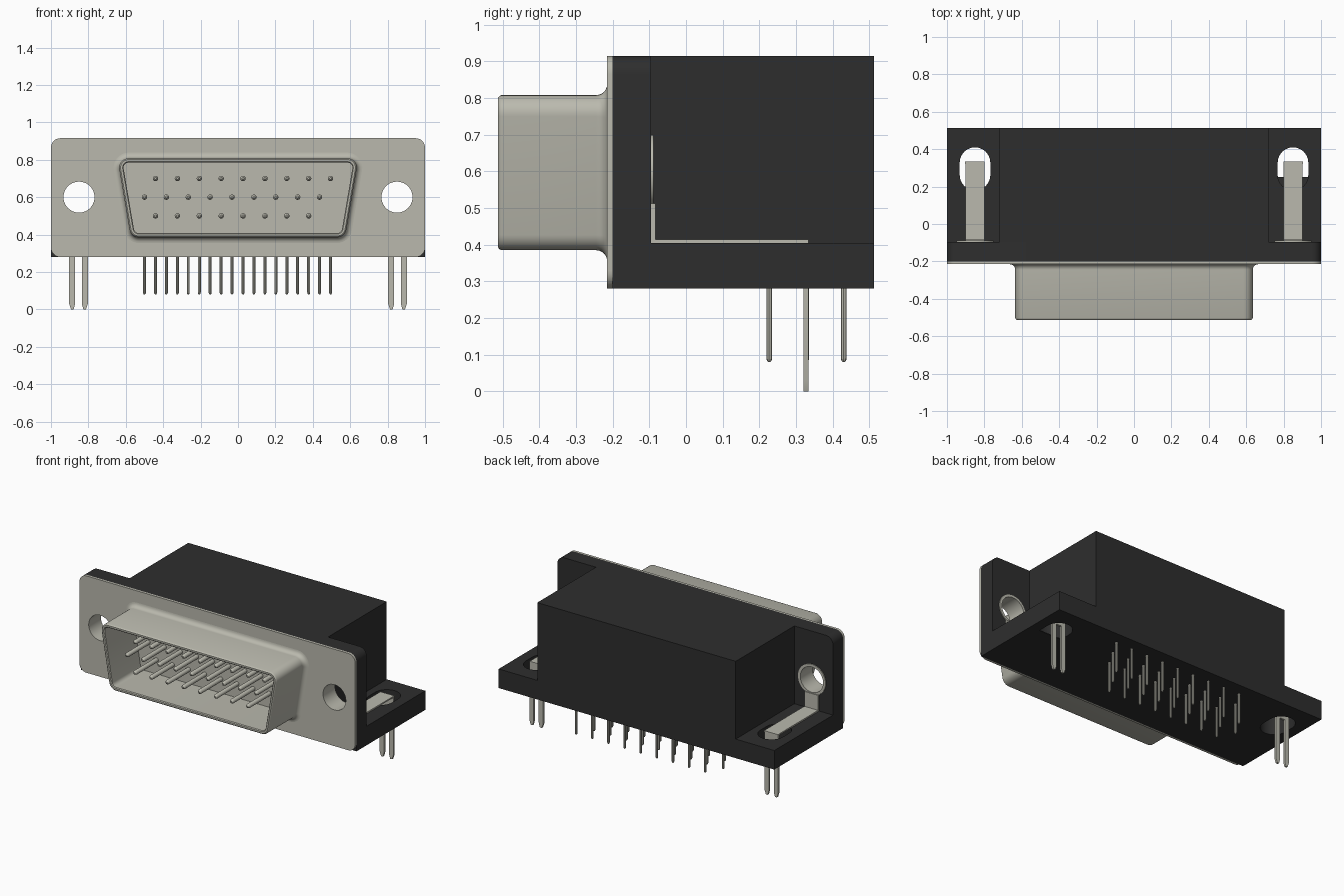
import bpy, bmesh
from math import sin, cos, pi, atan2, radians
from mathutils import Matrix, Vector

if "Cube" in bpy.data.objects:
    bpy.data.objects.remove(bpy.data.objects["Cube"], do_unlink=True)


def material(name, rgb):
    m = bpy.data.materials.new(name)
    m.use_nodes = True
    m.diffuse_color = (*rgb, 1)
    m.node_tree.nodes["Principled BSDF"].inputs["Base Color"].default_value = (*rgb, 1)
    return m


METAL = material("warm grey metal", (0.49, 0.485, 0.42))
PLASTIC = material("black plastic", (0.027, 0.027, 0.027))


# --- helpers ---
def finish(name, bm, mat):
    bmesh.ops.remove_doubles(bm, verts=bm.verts, dist=1e-5)
    bmesh.ops.recalc_face_normals(bm, faces=bm.faces)
    me = bpy.data.meshes.new(name)
    bm.to_mesh(me)
    bm.free()
    me.materials.clear()
    me.materials.append(mat)
    ob = bpy.data.objects.new(name, me)
    bpy.context.collection.objects.link(ob)
    bpy.ops.object.select_all(action='DESELECT')
    ob.select_set(True)
    bpy.context.view_layer.objects.active = ob
    bpy.ops.object.shade_smooth_by_angle(angle=radians(35))
    return ob


def arc(cx, cy, r, a0, a1, n=8):
    return [(cx + r * cos(a0 + (a1 - a0) * i / n), cy + r * sin(a0 + (a1 - a0) * i / n))
            for i in range(n + 1)]


def circle(cx, cy, r):
    return arc(cx, cy, r, 0, 2 * pi, 40)[:-1]


def plate(name, loops, lo, hi, mat, axis='Y'):
    """Flat outline with holes, extruded from lo to hi along Y or Z."""
    cu = bpy.data.curves.new(name, 'CURVE')
    cu.dimensions = '2D'
    cu.fill_mode = 'BOTH'
    cu.extrude = (hi - lo) / 2
    for loop in loops:
        s = cu.splines.new('POLY')
        s.points.add(len(loop) - 1)
        for p, (x, y) in zip(s.points, loop):
            p.co = (x, y, 0, 1)
        s.use_cyclic_u = True
    tmp = bpy.data.objects.new(name + "_outline", cu)
    bpy.context.collection.objects.link(tmp)
    dg = bpy.context.evaluated_depsgraph_get()
    me = bpy.data.meshes.new_from_object(tmp.evaluated_get(dg))
    bm = bmesh.new()
    bm.from_mesh(me)
    bpy.data.objects.remove(tmp)
    bpy.data.curves.remove(cu)
    bpy.data.meshes.remove(me)
    mid = (lo + hi) / 2
    if axis == 'Y':
        bm.transform(Matrix.Translation((0, mid, 0)) @ Matrix.Rotation(pi / 2, 4, 'X'))
    else:
        bm.transform(Matrix.Translation((0, 0, mid)))
    return finish(name, bm, mat)


def box(name, lo, hi, mat):
    bm = bmesh.new()
    lo, hi = Vector(lo), Vector(hi)
    bmesh.ops.create_cube(bm, size=1, matrix=Matrix.Translation((lo + hi) / 2)
                          @ Matrix.Diagonal((*(hi - lo), 1)))
    return finish(name, bm, mat)


def rounded(x, z0, z1, r_low, r_top):
    pts = []
    for cx, z, r, a in ((x, z1, r_top, 0), (-x, z1, r_top, 1), (-x, z0, r_low, 2), (x, z0, r_low, 3)):
        if r == 0:
            pts.append((cx, z))
        else:
            sx, sz = (1 if cx > 0 else -1), (1 if z == z1 else -1)
            pts += arc(cx - sx * r, z - sz * r, r, a * pi / 2, (a + 1) * pi / 2)
    return pts


BOTTOM, TOP, SHELF = 0.28, 0.915, 0.405
FRONT, BACK, WALL = -0.2, 0.513, -0.095
HOLE_X, HOLE_Z = 0.85, 0.6


def slot(cx):
    return arc(cx, 0.328, 0.082, 0, pi, 12) + arc(cx, 0.262, 0.082, pi, 2 * pi, 12)


# --- plastic housing ---
plate("housing_base", [[(-1, FRONT), (1, FRONT), (1, BACK), (-1, BACK)],
                       slot(HOLE_X), slot(-HOLE_X)], BOTTOM, SHELF, PLASTIC, 'Z')
plate("housing_front_wall", [rounded(1, SHELF, TOP, 0, 0.05),
                             circle(HOLE_X, HOLE_Z, 0.095), circle(-HOLE_X, HOLE_Z, 0.095)],
      FRONT, WALL, PLASTIC)
box("housing_block", (-0.72, WALL, SHELF), (0.72, BACK, TOP), PLASTIC)
box("left_slot_web", (0.765, 0.17, BOTTOM), (0.935, 0.25, BOTTOM + 0.005), PLASTIC)

# --- metal face plate ---
plate("face_plate", [rounded(1, BOTTOM, TOP, 0.05, 0.05),
                     circle(HOLE_X, HOLE_Z, 0.083), circle(-HOLE_X, HOLE_Z, 0.083)],
      -0.215, FRONT, METAL)


# --- D-shaped shell: rounded trapezoid rings lofted along y ---
def shell_ring(r):
    top, low = (0.585, 0.758), (0.53, 0.435)
    tilt = atan2(low[0] - top[0], top[1] - low[1])
    right = arc(*low, r, -pi / 2, tilt) + arc(*top, r, tilt, pi / 2)
    return right + [(-x, z) for x, z in reversed(right)]


steps = [(-0.215 - 0.03 * (1 - cos(t * pi / 12)), 0.05 + 0.03 * (1 - sin(t * pi / 12)))
         for t in range(7)]
steps += [(-0.503, 0.05), (-0.508, 0.048), (-0.512, 0.043), (-0.512, 0.032),
          (-0.507, 0.027), (-0.215, 0.027)]
bm = bmesh.new()
rings = [[bm.verts.new((x, y, z)) for x, z in shell_ring(r)] for y, r in steps]
for a, b in zip(rings, rings[1:]):
    for i in range(len(a)):
        j = (i + 1) % len(a)
        bm.faces.new((a[i], a[j], b[j], b[i]))
finish("connector_shell", bm, METAL)


# --- contact pins and solder tails ---
def add_rod(bm, start, axis, length, r, tip, sides):
    rot = Vector((0, 0, 1)).rotation_difference(Vector(axis)).to_matrix().to_4x4()
    base = Matrix.Translation(start) @ rot
    rows = []
    for d, rr in ((0, r), (length - tip, r), (length - tip * 0.4, r * 0.8), (length, r * 0.4)):
        rows.append([bm.verts.new(base @ Vector((x, y, d)))
                     for x, y in arc(0, 0, rr, 0, 2 * pi, sides)[:-1]])
    for a, b in zip(rows, rows[1:]):
        for i in range(sides):
            j = (i + 1) % sides
            bm.faces.new((a[i], a[j], b[j], b[i]))
    bm.faces.new(rows[-1])
    bm.faces.new(rows[0])


PITCH = 0.117
pins, tails = bmesh.new(), bmesh.new()
for x0, z, y, count in ((-0.441, 0.7, 0.43, 9), (-0.5, 0.6, 0.328, 9), (-0.441, 0.5, 0.227, 8)):
    for i in range(count):
        x = x0 + i * PITCH
        add_rod(pins, (x, -0.21, z), (0, -1, 0), 0.235, 0.0145, 0.014, 12)
        add_rod(tails, (x, y, BOTTOM + 0.02), (0, 0, -1), 0.22, 0.008, 0.01, 8)
finish("contact_pins", pins, METAL)
finish("solder_tails", tails, METAL)

# --- mounting brackets on both sides ---
PRONG = [(-0.05, 0.414), (-0.05, 0.03), (-0.04, 0), (-0.026, 0), (-0.018, 0.03), (-0.018, 0.31)]
for side, s in (("left", 1), ("right", -1)):
    cx = s * HOLE_X
    plate(side + "_eyelet", [circle(cx, HOLE_Z, 0.1), circle(cx, HOLE_Z, 0.083)],
          WALL - 0.002, WALL + 0.006, METAL)
    plate(side + "_eyelet_tube", [circle(cx, HOLE_Z, 0.095), circle(cx, HOLE_Z, 0.083)],
          FRONT, WALL, METAL)
    box(side + "_bracket_upright", (cx - 0.05, WALL, SHELF), (cx + 0.05, WALL + 0.012, 0.512), METAL)
    box(side + "_bracket_strip", (cx - 0.05, WALL, SHELF), (cx + 0.05, 0.334, 0.414), METAL)
    outline = PRONG + [(-x, z) for x, z in reversed(PRONG)]
    plate(side + "_bracket_prongs", [[(cx + s * 0.003 + x, z) for x, z in outline]],
          0.321, 0.334, METAL)
